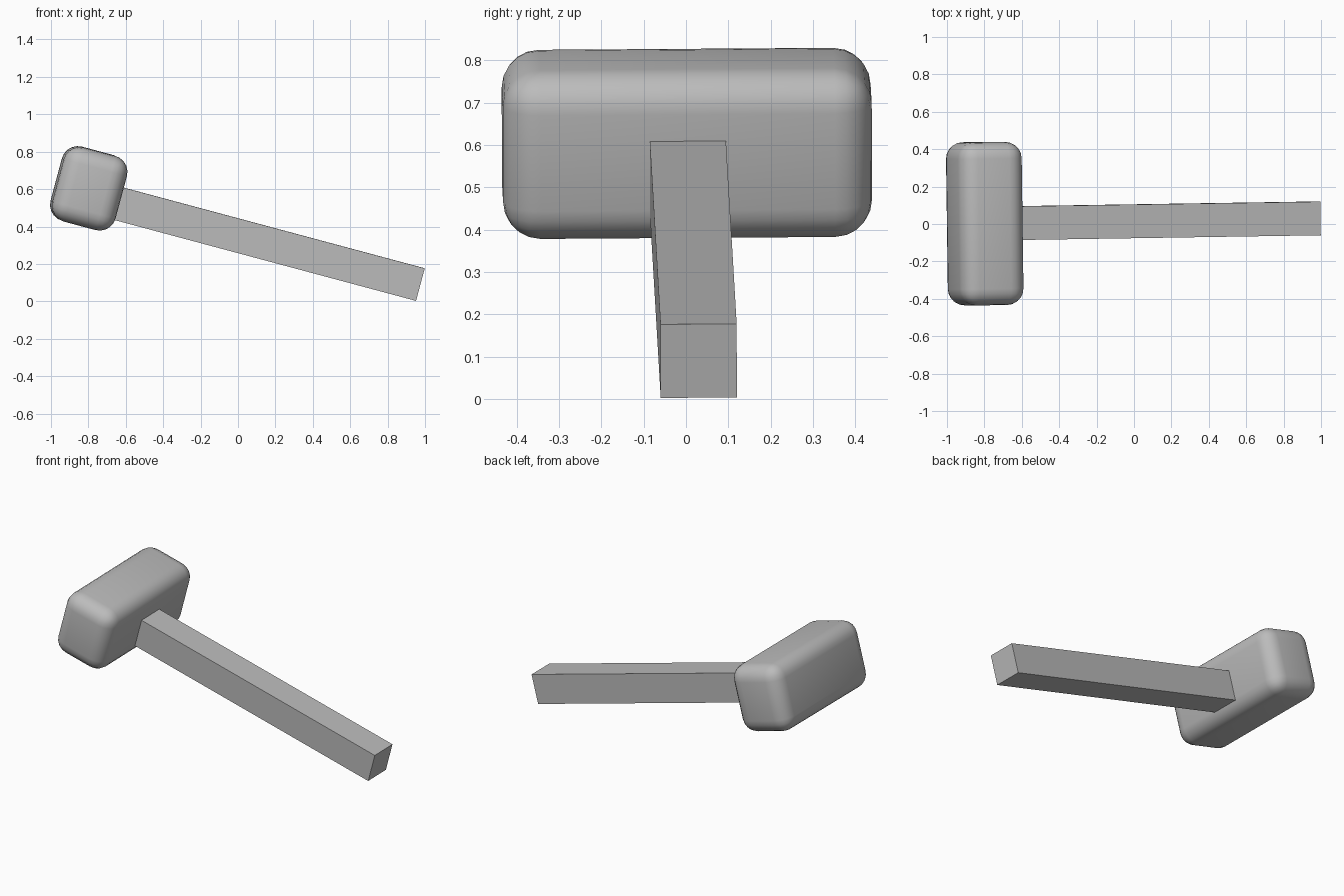
import bpy
from math import radians
from mathutils import Euler, Vector

cube = bpy.data.objects.get("Cube")
if cube:
    bpy.data.objects.remove(cube, do_unlink=True)

# One plain grey for the whole mallet
grey = bpy.data.materials.new("plain grey")
grey.use_nodes = True
colour = (0.5, 0.5, 0.5, 1)
grey.diffuse_color = colour
grey.node_tree.nodes["Principled BSDF"].inputs["Base Color"].default_value = colour

# The whole tool leans down towards +x with a slight twist
TILT = Euler((radians(0.4), radians(15), radians(0.9)))


def tilted_box(name, centre, size):
    bpy.ops.mesh.primitive_cube_add(size=1, location=centre, rotation=TILT)
    obj = bpy.context.object
    obj.name = name
    obj.scale = size
    bpy.ops.object.transform_apply(location=False, rotation=False, scale=True)
    obj.data.materials.append(grey)
    return obj


# Head: block with generously rounded edges
head = tilted_box("mallet_head", (-0.798, 0.002, 0.604), (0.35, 0.872, 0.41))
bevel = head.modifiers.new("rounded_edges", "BEVEL")
bevel.width = 0.088
bevel.segments = 5
bpy.ops.object.modifier_apply(modifier=bevel.name)
bpy.ops.object.shade_smooth_by_angle(angle=radians(40))

# Handle: square bar from the free end back into the head
LENGTH = 1.78
end = Vector((0.974, 0.03, 0.09))
axis = TILT.to_matrix() @ Vector((1, 0, 0))
tilted_box("handle", end - axis * LENGTH / 2, (LENGTH, 0.18, 0.18))
